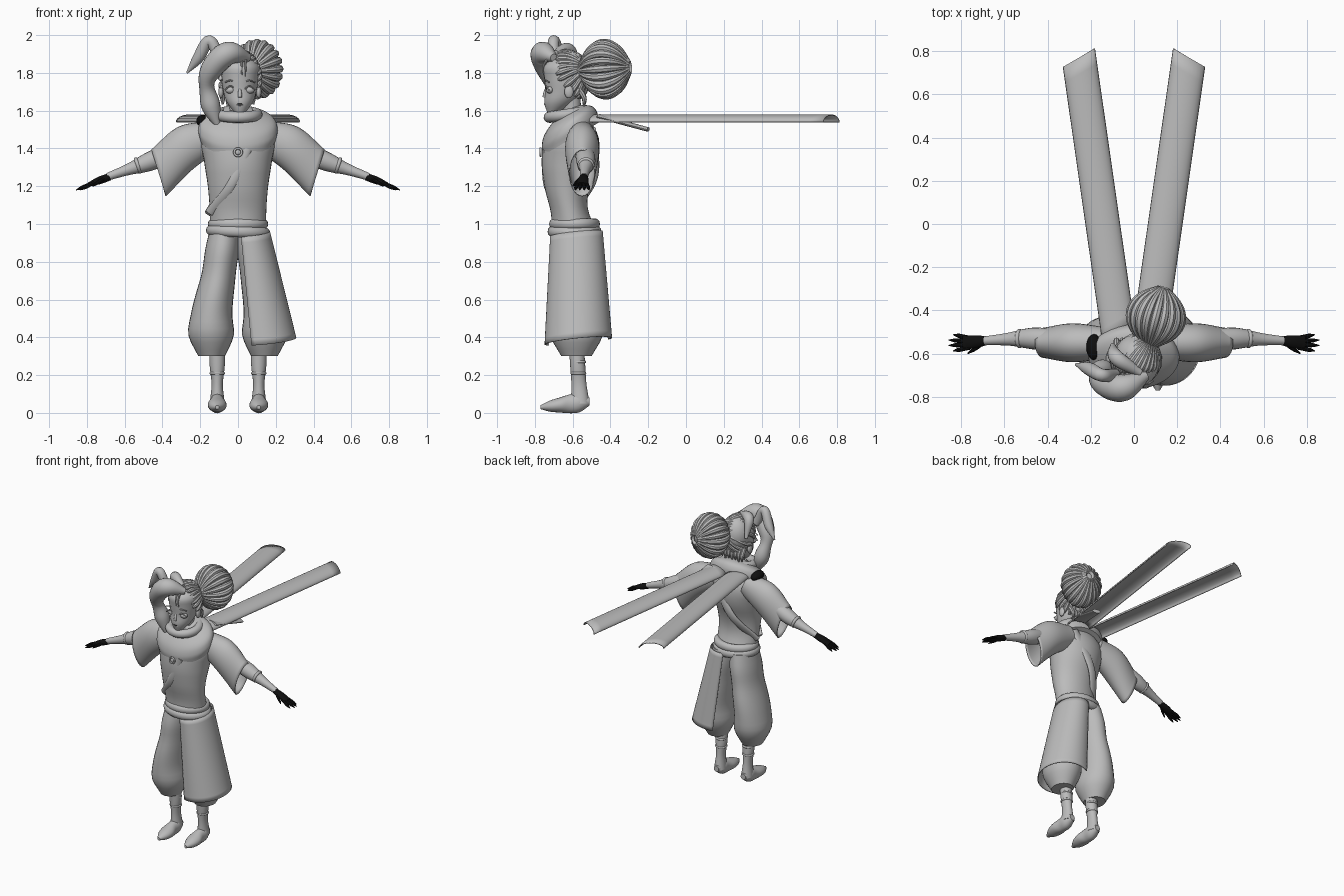
import bpy, bmesh, math
from mathutils import Vector

if "Cube" in bpy.data.objects:
    bpy.data.objects.remove(bpy.data.objects["Cube"])

def material(name, value):
    mat = bpy.data.materials.new(name)
    mat.use_nodes = True
    colour = (value, value, value, 1)
    mat.diffuse_color = colour
    mat.node_tree.nodes["Principled BSDF"].inputs["Base Color"].default_value = colour
    return mat

GREY, BLACK = material("clay_grey", .5), material("black", .005)
FRONT, BACK, UP = Vector((0, -1, 0)), Vector((0, 1, 0)), Vector((0, 0, 1))
parts = []

def finish(obj, name, mat):
    obj.name = obj.data.name = name
    obj.data.materials.append(mat)
    parts.append(obj)

def blend(values, t):
    """Smooth curve through evenly spaced values, numbers or vectors."""
    padded = [values[0] * 2 - values[1], *values, values[-1] * 2 - values[-2]]
    place = t * (len(values) - 1)
    i = min(int(place), len(values) - 2)
    f = place - i
    before, start, end, after = padded[i:i + 4]
    slope_in, slope_out = (end - before) / 2, (after - start) / 2
    ease = f * f * (3 - 2 * f)
    return (start + (end - start) * ease + slope_in * (f * (1 - f) ** 2)
            - slope_out * (f * f * (1 - f)))

def profile(value):
    return value if isinstance(value, tuple) else (value, value)

def sweep(name, path, width, depth=None, up=BACK, axis=None, arc=None, shell=0,
          mat=GREY, sides=20, steps=18, mirror=1):
    """Elliptical section swept along a path; an arc leaves an open sheet."""
    path = [Vector(p) for p in path]
    width = profile(width)
    depth = profile(depth) if depth else width
    first, last = arc or (0, math.tau)
    spots = [blend(path, i / steps) for i in range(steps + 1)]
    bm, rings = bmesh.new(), []
    for i, spot in enumerate(spots):
        ahead = axis or spots[min(i + 1, steps)] - spots[max(i - 1, 0)]
        across = ahead.cross(up).normalized()
        over = across.cross(ahead).normalized()
        across *= max(blend(width, i / steps), .001)
        over *= max(blend(depth, i / steps), .001)
        ring = []
        for k in range(sides + bool(arc)):
            angle = first + (last - first) * k / sides
            v = spot + across * math.cos(angle) + over * math.sin(angle)
            ring.append(bm.verts.new((v.x * mirror, v.y, v.z)))
        rings.append(ring)
    for low, high in zip(rings, rings[1:]):
        for k in range(sides):
            j = (k + 1) % len(low)
            bm.faces.new((low[k], low[j], high[j], high[k]))
    if not arc:
        bm.faces.new(rings[0])
        if not shell:
            bm.faces.new(rings[-1])
    bmesh.ops.recalc_face_normals(bm, faces=bm.faces)
    mesh = bpy.data.meshes.new(name)
    bm.to_mesh(mesh)
    bm.free()
    obj = bpy.data.objects.new(name, mesh)
    bpy.context.scene.collection.objects.link(obj)
    if shell:
        obj.modifiers.new("thickness", 'SOLIDIFY').thickness = shell
    finish(obj, name, mat)

def ball(name, centre, size, mat=GREY):
    bpy.ops.mesh.primitive_uv_sphere_add(segments=24, ring_count=14, location=centre)
    bpy.context.object.scale = size
    finish(bpy.context.object, name, mat)

def hoop(name, centre, radius, thickness, squash=1, turn=(0, 0, 0)):
    bpy.ops.mesh.primitive_torus_add(major_segments=40, minor_segments=12, location=centre,
                                     rotation=turn, major_radius=radius, minor_radius=thickness)
    bpy.context.object.scale.y = squash
    finish(bpy.context.object, name, GREY)

# Limbs and scarf tails, made on the left and mirrored to the right
for tag, side in (("left_", 1), ("right_", -1)):
    sweep(tag + "shoe", [(.11, -.51, .06), (.11, -.77, .03)], (.02, .04, .04, .05, .04, .01),
          (.02, .05, .05, .04, .03, .01), up=UP, axis=FRONT, mirror=side)
    sweep(tag + "leg", [(.11, -.56, .05), (.11, -.58, .35)], (.04, .03, .04, .04),
          (.05, .04, .04, .04), axis=UP, mirror=side)
    for height in (.21, .27):
        hoop(tag + "leg_wrap", (side * .11, -.57, height), .035, .007)
    sweep(tag + "trouser", [(.14, -.58, .3), (.14, -.58, .52), (.1, -.58, .75), (.07, -.58, .97)],
          (.07, .12, .11, .1, .09, .09, .08), (.08, .14, .15, .15, .14, .14, .12),
          axis=UP, sides=28, mirror=side)
    sweep(tag + "sleeve", [(.12, -.55, 1.47), (.28, -.55, 1.4), (.42, -.55, 1.27)],
          (.08, .12, .13), (.07, .09, .07), axis=Vector((.95, 0, -.3)), shell=.006,
          sides=28, mirror=side)
    sweep(tag + "arm", [(.25, -.55, 1.43), (.47, -.53, 1.33), (.69, -.54, 1.25)],
          (.05, .05, .05, .03, .02), mirror=side)
    hoop(tag + "cuff", (side * .53, -.53, 1.31), .035, .01, turn=(0, side * 1.9, 0))

    # Gloved hand
    sweep(tag + "palm", [(.68, -.54, 1.25), (.79, -.55, 1.21)], (.02, .02, .01),
          (.02, .03, .03), mat=BLACK, mirror=side)
    for lean in (-1.5, -.5, .5, 1.5):
        sweep(tag + "finger", [(.76, -.55 + lean * .015, 1.22),
                               (.86 - lean * lean * .01, -.55 + lean * .025, 1.18)],
              (.01, .01, .01, .002), mat=BLACK, sides=8, steps=8, mirror=side)
    sweep(tag + "thumb", [(.71, -.56, 1.24), (.77, -.6, 1.2)], (.01, .01, .003),
          mat=BLACK, sides=8, steps=8, mirror=side)

    # Arched ribbon with a slanted end
    sweep(tag + "scarf_tail", [(.07, -.52, 1.54), (.255, .77, 1.54)], .086, .04, up=UP,
          axis=Vector((.5, .87, 0)), arc=(0, math.pi), shell=.006, sides=12, mirror=side)

# Overskirt panel wrapped round the outside of the left leg
sweep("skirt_panel", [(.14, -.57, .38), (.06, -.58, .95)], (.17, .14, .11), (.18, .16, .14),
      axis=Vector((-.1, -.1, 1)), arc=(math.pi - 2, math.pi + 2), shell=.007, sides=32)

# Torso, belts and wrapped cloth
sweep("torso", [(0, -.59, .95), (0, -.63, 1.16), (0, -.61, 1.38), (0, -.6, 1.6)],
      (.15, .15, .16, .18, .19, .06), (.12, .1, .12, .15, .14, .06), axis=UP, sides=36)
hoop("upper_belt", (0, -.59, 1), .13, .03, .84)
hoop("lower_belt", (0, -.59, .96), .14, .03, .84, (0, .05, 0))
sweep("front_sash", [(.05, -.75, 1.4), (-.04, -.74, 1.2), (-.15, -.65, 1.06)], .025, .012, up=FRONT)
sweep("back_sash", [(.11, -.49, 1.5), (-.03, -.48, 1.25), (-.15, -.61, 1.05)], .03, .014)

# Draped collar
sweep("cowl", [(0, -.61, 1.45), (0, -.62, 1.53), (0, -.63, 1.6)], (.2, .21, .18, .06),
      (.17, .17, .14, .06), axis=Vector((0, -.5, .85)), sides=36)
hoop("neck_scarf", (0, -.625, 1.58), .1, .03, turn=(.15, 0, 0))
hoop("brooch", (0, -.77, 1.38), .02, .006, turn=(math.pi / 2, 0, 0))
ball("brooch_stone", (0, -.77, 1.38), (.014, .006, .014))
ball("shoulder_patch", (-.185, -.57, 1.545), (.036, .06, .033), BLACK)
sweep("scarf_flap", [(.1, -.46, 1.57), (.16, -.2, 1.5)], (.06, .03), .012, up=UP)

# Head and face
MIDDLE = .01
sweep("neck", [(0, -.6, 1.54), (MIDDLE, -.61, 1.68)], .05, axis=UP)
sweep("head", [(MIDDLE, -.71, 1.58), (MIDDLE, -.65, 1.69), (MIDDLE, -.64, 1.8), (MIDDLE, -.63, 1.91)],
      (.02, .07, .09, .1, .1, .02), (.02, .08, .1, .11, .11, .02), axis=UP, sides=32)
sweep("nose", [(MIDDLE, -.74, 1.72), (MIDDLE, -.75, 1.67)], (.005, .01, .01), sides=12)
for height in (1.63, 1.64):
    ball("lip", (MIDDLE, -.738, height), (.022, .012, .006))
ball("mouth_line", (MIDDLE, -.749, 1.635), (.014, .003, .003), BLACK)
for side in (-1, 1):
    eye = MIDDLE + side * .05
    ball("eye", (eye, -.72, 1.71), (.028, .02, .02))
    for name, height, lift in (("eyelid", 1.71, .02), ("eyebrow", 1.75, .01)):
        sweep(name, [(eye - .03, -.735, height), (eye, -.742, height + lift),
                     (eye + .03, -.725, height)], .004, up=UP, sides=8)
    ball("ear", (MIDDLE + side * .1, -.62, 1.7), (.014, .024, .034))

# Braids running over the skull towards the bun
CROWN, SKULL = Vector((MIDDLE, -.63, 1.775)), Vector((.106, .112, .138))
ball("hair_cap", (MIDDLE, -.61, 1.79), (.1, .1, .125))
gather = Vector((.45, .65, .3)).normalized()
braids = 22
for i in range(braids):
    angle = math.radians(-65 + 310 * i / (braids - 1))
    rise = math.sin(angle)
    hairline = Vector((math.cos(angle), -.6 + 1.3 * max(0, -rise), rise)).normalized()
    path = [CROWN + hairline.lerp(gather, k / 5).normalized() * SKULL for k in range(6)]
    sweep("braid", path, (.007, .015, .013, .015, .013, .015), up=hairline.cross(gather), sides=8)
for i in range(-3, 4):
    x = i * .027
    sweep("nape_braid", [(x, -.57, 1.72), (x, -.54, 1.67), (x, -.54, 1.62 + i % 2 * .012)],
          (.014, .014, .005), sides=8)

# Bun of bulging strands
base, tip = Vector((.07, -.55, 1.81)), Vector((.135, -.3, 1.83))
along = (tip - base).normalized()
sideways = along.cross(UP).normalized()
upward = sideways.cross(along)
ball("bun_core", base.lerp(tip, .55), (.09, .105, .11))
strands = 20
for i in range(strands):
    angle = math.tau * i / strands
    out = sideways * math.cos(angle) * .12 + upward * math.sin(angle) * .14
    path = [base.lerp(tip, k / 6) + out * math.sin(math.pi * (k + .4) / 6.6) ** .7 for k in range(7)]
    sweep("bun_strand", path, (.012, .02, .02, .01), up=out.cross(along), sides=8)
hoop("bun_tie", base, .036, .014, turn=(math.pi / 2, 0, -.25))

# Large curled fringe on the right, with a loop and a curl above it
sweep("fringe_lock", [(.06, -.7, 1.88), (-.06, -.76, 1.9), (-.16, -.72, 1.78), (-.15, -.68, 1.65),
                      (-.1, -.68, 1.5)], (.02, .06, .06, .04, .05, .005), steps=32)
sweep("hair_loop", [(-.09, -.7, 1.86), (-.15, -.7, 1.97), (-.21, -.67, 1.88), (-.27, -.65, 1.8)],
      (.03, .03, .03, .005), steps=24)
sweep("forehead_curl", [(.03, -.69, 1.9), (-.08, -.62, 1.92), (-.1, -.56, 1.8)], (.02, .035, .01))
for x in (.02, .04):
    sweep("loose_strand", [(x, -.73, 1.88), (x, -.757, 1.83), (x, -.752, 1.78)],
          (.008, .002), up=Vector((1, 0, 0)), sides=8)

# Smooth shading throughout
bpy.ops.object.select_all(action='DESELECT')
for obj in parts:
    obj.select_set(True)
bpy.context.view_layer.objects.active = parts[0]
bpy.ops.object.shade_smooth_by_angle(angle=math.radians(40))
